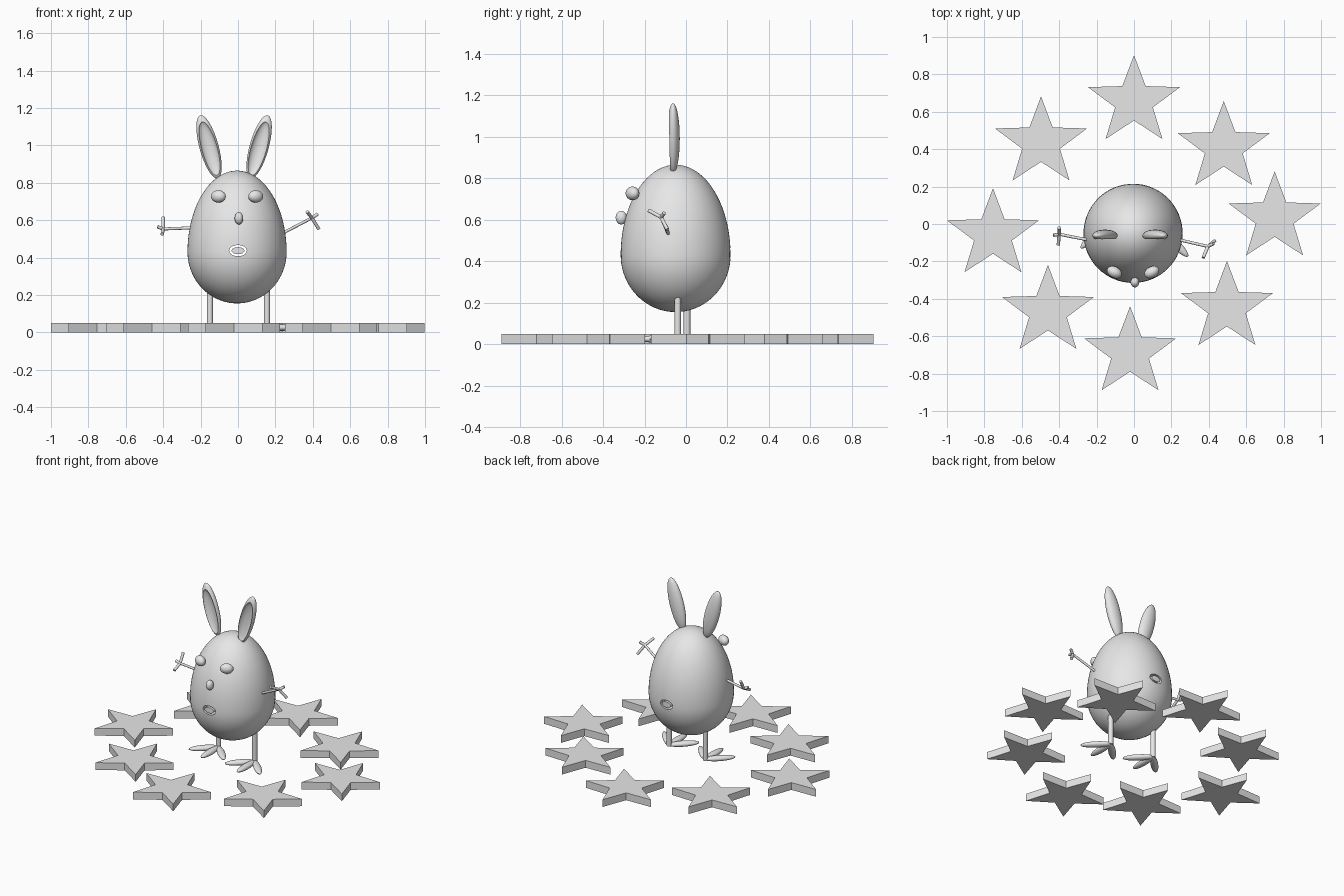
import bpy, bmesh, math
from mathutils import Vector, Matrix

cube = bpy.data.objects.get("Cube")
if cube:
    bpy.data.objects.remove(cube, do_unlink=True)

grey = bpy.data.materials.new("plain grey")
grey.use_nodes = True
grey.diffuse_color = (0.8, 0.8, 0.8, 1)
grey.node_tree.nodes["Principled BSDF"].inputs["Base Color"].default_value = (0.8, 0.8, 0.8, 1)


def finish(name, bm, smooth=True):
    bmesh.ops.recalc_face_normals(bm, faces=bm.faces)
    mesh = bpy.data.meshes.new(name)
    bm.to_mesh(mesh)
    bm.free()
    mesh.materials.append(grey)
    obj = bpy.data.objects.new(name, mesh)
    bpy.context.collection.objects.link(obj)
    if smooth:
        shade(obj)
    return obj


def select(obj):
    bpy.ops.object.select_all(action='DESELECT')
    obj.select_set(True)
    bpy.context.view_layer.objects.active = obj


def shade(obj):
    select(obj)
    bpy.ops.object.shade_smooth_by_angle(angle=math.radians(40))


def ellipsoid(name, loc, half, rot=Matrix(), segments=32):
    bm = bmesh.new()
    mat = Matrix.Translation(loc) @ rot @ Matrix.Diagonal((*half, 1))
    bmesh.ops.create_uvsphere(bm, u_segments=segments, v_segments=segments // 2,
                              radius=1, matrix=mat)
    return finish(name, bm)


def rod(name, start, end, radius):
    a, b = Vector(start), Vector(end)
    turn = (b - a).to_track_quat('Z', 'Y').to_matrix().to_4x4()
    bm = bmesh.new()
    bmesh.ops.create_cone(bm, cap_ends=True, segments=16, radius1=radius, radius2=radius,
                          depth=(b - a).length, matrix=Matrix.Translation((a + b) / 2) @ turn)
    return finish(name, bm)


def cut(obj, cutter):
    mod = obj.modifiers.new("cut", 'BOOLEAN')
    mod.operation = 'DIFFERENCE'
    mod.solver = 'EXACT'
    mod.object = cutter
    # cut before smoothing
    select(obj)
    bpy.ops.object.modifier_move_to_index(modifier=mod.name, index=0)
    bpy.ops.object.modifier_apply(modifier=mod.name)
    bpy.data.objects.remove(cutter, do_unlink=True)
    shade(obj)


# Egg body: short round bottom, longer top
bm = bmesh.new()
bmesh.ops.create_uvsphere(bm, u_segments=64, v_segments=40, radius=1)
for v in bm.verts:
    height = 0.435 if v.co.z > 0 else 0.275
    v.co = (v.co.x * 0.265 - 0.005, v.co.y * 0.265 - 0.05, v.co.z * height + 0.43)
body = finish("egg_body", bm)

# Mouth: an oval ring-shaped slot running right through the body
bm = bmesh.new()
loops = []
for y in (-0.5, 0.5):
    for rx, rz in ((0.047, 0.03), (0.034, 0.019)):
        loops.append([bm.verts.new((rx * math.cos(t * math.tau / 32), y,
                                    0.437 + rz * math.sin(t * math.tau / 32)))
                      for t in range(32)])
outer_f, inner_f, outer_b, inner_b = loops
for p, q in ((outer_f, inner_f), (inner_f, inner_b), (inner_b, outer_b), (outer_b, outer_f)):
    for i in range(32):
        j = (i + 1) % 32
        bm.faces.new((p[i], p[j], q[j], q[i]))
slot = finish("mouth_cutter", bm, False)
slot.hide_render = True
cut(body, slot)

# Face
for side, x in (("right", -0.105), ("left", 0.095)):
    yaw = Matrix.Rotation(math.copysign(math.radians(28), x), 4, 'Z')
    ellipsoid(side + "_eye", (x, -0.258, 0.727), (0.042, 0.03, 0.033), yaw)
ellipsoid("nose", (0.005, -0.312, 0.61), (0.023, 0.027, 0.033))

# Ears, hollowed from the front
for side, x, s in (("right", -0.155, -1), ("left", 0.113, 1)):
    tilt = Matrix.Rotation(s * math.radians(15.5), 4, 'Y')
    centre = Vector((x, -0.062, 0.992))
    ear = ellipsoid(side + "_ear", centre, (0.051, 0.032, 0.175), tilt)
    hollow = ellipsoid("ear_cutter", centre + tilt.to_3x3() @ Vector((0, -0.025, -0.014)),
                       (0.043, 0.03, 0.155), tilt)
    hollow.hide_render = True
    cut(ear, hollow)

# Arms with three-fingered hands
arms = {
    "right": ((-0.22, -0.09, 0.56), (-0.4, -0.055, 0.553),
              ((-0.4, -0.02, 0.615), (-0.405, -0.112, 0.525), (-0.43, -0.06, 0.565))),
    "left": ((0.2, -0.075, 0.51), (0.395, -0.12, 0.612),
             ((0.37, -0.18, 0.645), (0.432, -0.09, 0.553), (0.425, -0.105, 0.632))),
}
for side, (shoulder, wrist, tips) in arms.items():
    rod(side + "_arm", shoulder, wrist, 0.008)
    for n, tip in enumerate(tips):
        rod(f"{side}_finger_{n + 1}", wrist, tip, 0.009)

# Legs and three-toed feet
for side, x, y in (("right", -0.15, 0.005), ("left", 0.155, -0.04)):
    rod(side + "_leg", (x, y, 0.02), (x, y, 0.3), 0.016)
    for n, angle in enumerate((-45, 0, 45)):
        turn = Matrix.Rotation(math.radians(angle), 4, 'Z')
        loc = Vector((x, y, 0.025)) + turn.to_3x3() @ Vector((0, -0.09, 0))
        ellipsoid(f"{side}_toe_{n + 1}", loc, (0.024, 0.1, 0.018), turn, 24)

# Ring of flat stars on the ground
centres = ((0, 0.655), (-0.497, 0.434), (0.48, 0.409), (-0.754, -0.057),
           (0.752, 0.033), (-0.46, -0.467), (0.497, -0.446), (-0.021, -0.688))
for n, (cx, cy) in enumerate(centres):
    bm = bmesh.new()
    points = []
    for i in range(10):
        r = 0.41 if i % 2 else 1
        a = math.pi / 2 + i * math.pi / 5
        points.append(bm.verts.new((cx + 0.2587 * r * math.cos(a),
                                    cy + 0.248 * r * math.sin(a), 0)))
    base = bm.faces.new(points)
    top = bmesh.ops.extrude_face_region(bm, geom=[base], use_keep_orig=True)["geom"]
    bmesh.ops.translate(bm, vec=(0, 0, 0.05),
                        verts=[g for g in top if isinstance(g, bmesh.types.BMVert)])
    finish(f"star_{n + 1}", bm, False)
